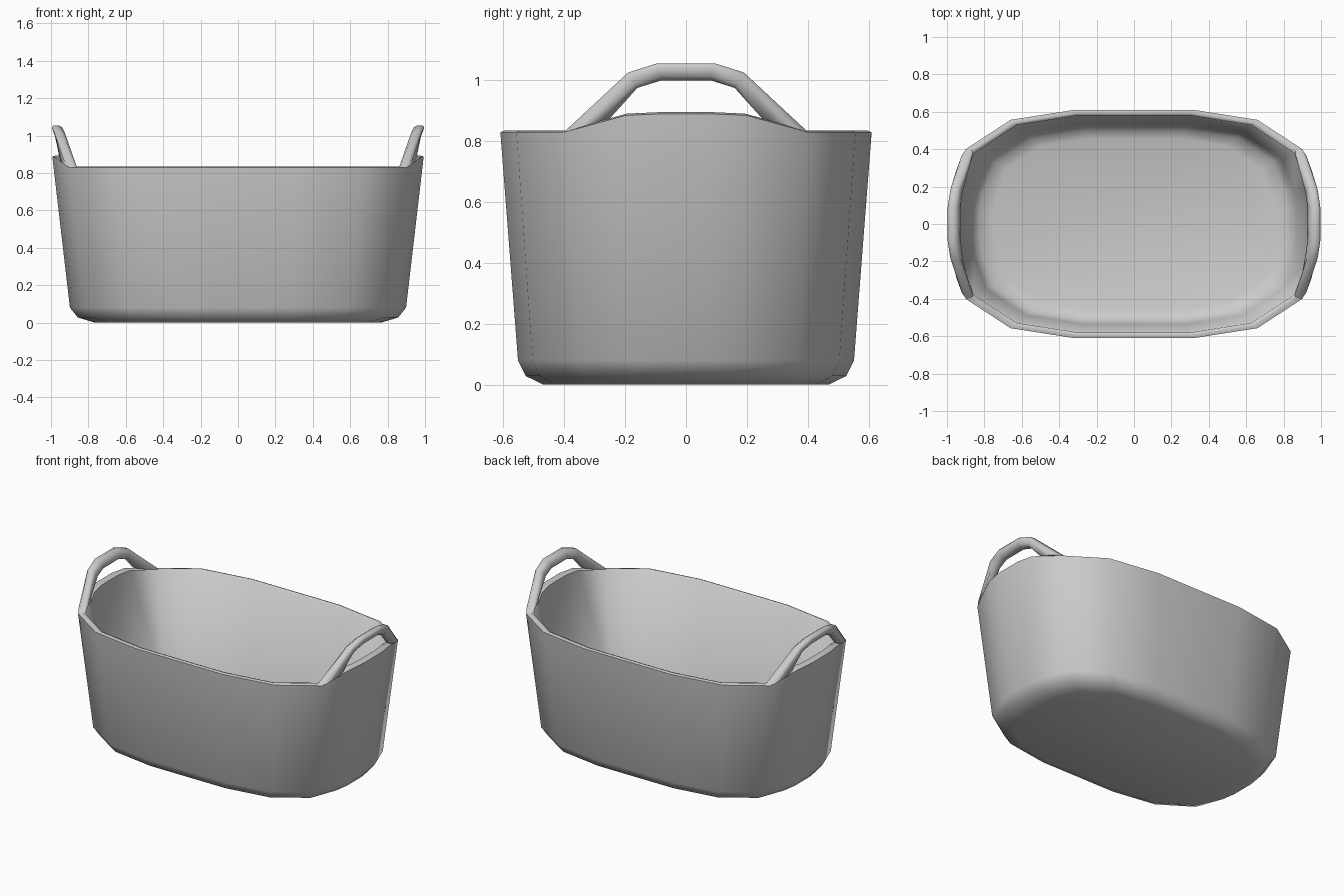
import bpy, bmesh, math
from mathutils import Vector

cube = bpy.data.objects.get("Cube")
if cube:
    bpy.data.objects.remove(cube, do_unlink=True)

grey = bpy.data.materials.new("plain grey")
grey.use_nodes = True
colour = (0.6, 0.6, 0.6, 1)
grey.diffuse_color = colour
grey.node_tree.nodes["Principled BSDF"].inputs["Base Color"].default_value = colour


def loft(name, rings, loop=False):
    """Skin a list of closed rings and cap both ends."""
    bm = bmesh.new()
    rows = [[bm.verts.new(p) for p in ring] for ring in rings]
    n = len(rows[0])
    for a, b in zip(rows, rows[1:]):
        for i in range(n):
            j = (i + 1) % n
            bm.faces.new((a[i], a[j], b[j], b[i]))
    bm.faces.new(rows[0])
    bm.faces.new(rows[-1])
    bmesh.ops.recalc_face_normals(bm, faces=bm.faces)
    mesh = bpy.data.meshes.new(name)
    bm.to_mesh(mesh)
    bm.free()
    mesh.materials.append(grey)
    obj = bpy.data.objects.new(name, mesh)
    bpy.context.collection.objects.link(obj)
    bpy.ops.object.select_all(action='DESELECT')
    obj.select_set(True)
    bpy.context.view_layer.objects.active = obj
    bpy.ops.object.shade_smooth_by_angle(angle=math.radians(70))
    return obj


# Rim outline: one quarter (x, y, rim height), mirrored round the basin
quarter = [(.32, .61, .835), (.66, .557, .835), (.90, .40, .835),
           (.975, .20, .89), (.993, .09, .895)]
back = quarter[::-1]
outline = (quarter + [(x, -y, z) for x, y, z in back]
           + [(-x, -y, z) for x, y, z in quarter]
           + [(-x, y, z) for x, y, z in back])


def ring(scale, height=None, drop=0):
    return [(x * scale, y * scale, z - drop if height is None else height)
            for x, y, z in outline]


# Basin: outer wall up, over the rim, inner wall down to the floor
loft("basin", [
    ring(.77, 0), ring(.863, .028), ring(.905, .08),
    ring(1, drop=.006), ring(.975), ring(.95, drop=.006),
    ring(.875, .10), ring(.83, .05), ring(.75, .03)])

# Handle: half of the arch as pairs of outer and inner edge points
half_arch = [((.88, .402, .828), (.935, .25, .875)),
             ((.957, .19, 1.025), (.942, .16, .975)),
             ((.972, .095, 1.055), (.952, .08, 1.0))]
flip = Vector((1, -1, 1))
half = [(Vector(o), Vector(i)) for o, i in half_arch]
arch = half + [(o * flip, i * flip) for o, i in half[::-1]]


def squared(v):
    return math.copysign(abs(v) ** .7, v)


def section(outer, inner, side):
    """Rounded square section between the outer and inner edge."""
    mid, reach = (outer + inner) / 2, (outer - inner) / 2
    points = []
    for k in range(8):
        a = math.tau * (k + .5) / 8
        p = mid + reach * squared(math.sin(a)) * 1.07
        p.x += .03 * squared(math.cos(a))
        points.append((p.x * side, p.y, p.z))
    return points


for name, side in (("left_handle", 1), ("right_handle", -1)):
    loft(name, [section(o, i, side) for o, i in arch])
